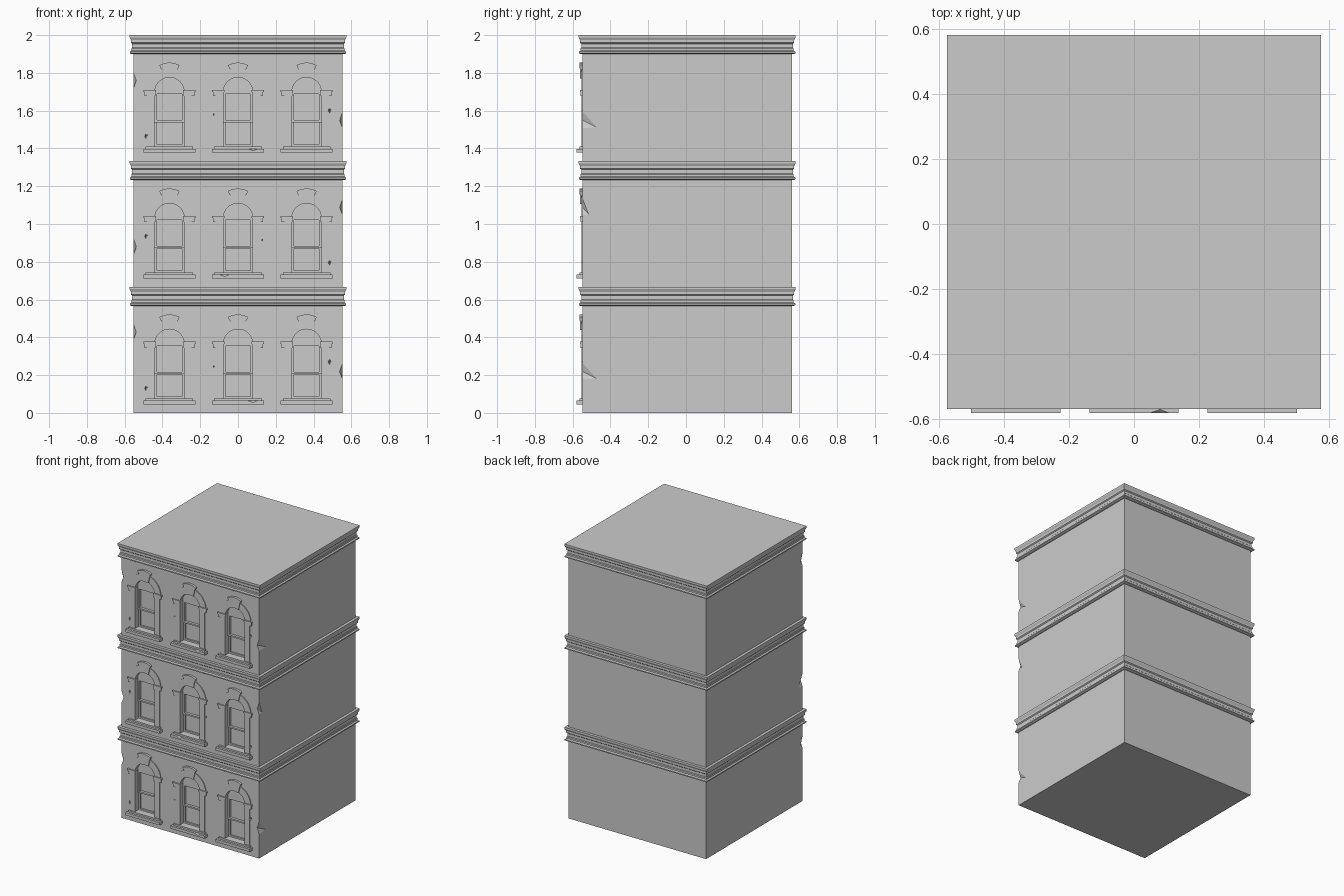
import bpy, bmesh, math

if "Cube" in bpy.data.objects:
    bpy.data.objects.remove(bpy.data.objects["Cube"])

FLOOR = 2 / 3            # storey height
HALF, CY = 0.554, 0.006  # wall half width, depth centre
WALL = CY - HALF         # front wall plane
SPRING = 0.365           # arch spring line above floor
COLS = (-0.363, 0.0, 0.363)


def finish(bm, name, helper=False):
    bmesh.ops.recalc_face_normals(bm, faces=bm.faces)
    me = bpy.data.meshes.new(name)
    bm.to_mesh(me)
    bm.free()
    ob = bpy.data.objects.new(name, me)
    bpy.context.collection.objects.link(ob)
    if helper:
        ob.hide_render = True
        ob.hide_viewport = True
        ob.display_type = 'WIRE'
    return ob


def prism(bm, pts, y0, y1):
    """Extrude an (x, z) outline from y0 to y1."""
    a = [bm.verts.new((x, y0, z)) for x, z in pts]
    b = [bm.verts.new((x, y1, z)) for x, z in pts]
    bm.faces.new(a)
    bm.faces.new(b[::-1])
    n = len(pts)
    for i in range(n):
        bm.faces.new((a[i], b[i], b[(i + 1) % n], a[(i + 1) % n]))


def rect(x0, x1, z0, z1):
    return [(x0, z0), (x1, z0), (x1, z1), (x0, z1)]


def arc(r, n=16, z=SPRING):
    return [(r * math.cos(math.pi * i / n), z + r * math.sin(math.pi * i / n))
            for i in range(n + 1)]


def per_window(name, pieces, helper=False):
    """Repeat (outline, y0, y1) pieces at all nine windows."""
    bm = bmesh.new()
    for f in range(3):
        for cx in COLS:
            for pts, y0, y1 in pieces:
                prism(bm, [(x + cx, z + f * FLOOR) for x, z in pts], y0, y1)
    return finish(bm, name, helper)


def hull(bm, pts):
    vs = [bm.verts.new(p) for p in pts]
    bmesh.ops.convex_hull(bm, input=vs)


def cut(ob, cutter):
    m = ob.modifiers.new("cut", 'BOOLEAN')
    m.operation = 'DIFFERENCE'
    m.solver = 'EXACT'
    m.object = cutter


# tower: square loft whose profile includes a cornice at each storey
cornice = [(0, 0), (.012, 0), (.019, .004), (.019, .012), (.010, .018),
           (.010, .030), (.006, .034), (.006, .054), (.013, .060),
           (.013, .074), (.020, .088), (.020, .100)]
profile = [(0, 0)]
for f in range(3):
    base = (f + 1) * FLOOR - 0.1
    profile += [(o, base + z) for o, z in cornice]
    if f < 2:
        profile.append((0, base + 0.1))
bm = bmesh.new()
rings = []
for o, z in profile:
    h = HALF + o
    rings.append([bm.verts.new((sx * h, CY + sy * h, z))
                  for sx, sy in ((-1, -1), (1, -1), (1, 1), (-1, 1))])
for a, b in zip(rings, rings[1:]):
    for i in range(4):
        j = (i + 1) % 4
        bm.faces.new((a[i], a[j], b[j], b[i]))
bm.faces.new(rings[0][::-1])
bm.faces.new(rings[-1])
tower = finish(bm, "tower_walls")

# arched window recesses
opening = [(-.078, .075), (.078, .075)] + arc(.078)
recess = per_window("recess_cutter", [(opening, WALL - .05, WALL + .045)], True)

# broken stone: corner chips and small wall chips
bm = bmesh.new()
for s, z, d in ((1, .18, .08), (1, 1.05, .035), (1, 1.51, .08),
                (-1, .39, .03), (-1, .84, .05), (-1, 1.72, .03)):
    x = s * (HALF + .001)
    y = WALL - .001
    hull(bm, [(x, y, z + .09), (x, y + d, z), (x, y, z - .005),
              (x - s * .017, y, z + .04), (s * .60, WALL - .05, z + .04)])
for x, z in ((-.488, .13), (.486, .27), (-.488, .935), (.486, .795),
             (-.488, 1.465), (.486, 1.60), (-.128, .245), (.128, .915),
             (-.128, 1.58)):
    k = 1 if abs(x) > .3 else .5
    hull(bm, [(x, WALL - .02, z + .035 * k), (x, WALL - .02, z - .035 * k),
              (x - .016 * k, WALL - .02, z), (x + .016 * k, WALL - .02, z + .01 * k),
              (x, WALL + .012, z)])
chips = finish(bm, "chip_cutter", True)
cut(tower, recess)
cut(tower, chips)

# flat stone surround around each arch
surround_pts = ([(.118, .075), (.118, SPRING)] + arc(.128) +
                [(-.118, SPRING), (-.118, .075), (-.078, .075)] +
                arc(.078)[::-1] + [(.078, .075)])
surround = per_window("window_surrounds", [(surround_pts, WALL - .006, WALL + .002)])
cut(surround, chips)

# sills with a thin upper step
sills = per_window("window_sills", [
    (rect(-.137, .137, .045, .065), CY - .586, WALL + .01),
    (rect(-.126, .126, .065, .077), WALL - .016, WALL + .045)])
bm = bmesh.new()
for x, z in ((.08, .055), (-.07, .722), (.08, 1.388)):
    y = CY - .59
    hull(bm, [(x - .045, y, z + .012), (x + .045, y, z + .014), (x, y, z - .004),
              (x, y + .018, z + .014)])
cut(sills, finish(bm, "sill_chip_cutter", True))

# impost blocks at the spring line
per_window("impost_blocks", [p for s in (-1, 1) for p in (
    (rect(*sorted((s * .075, s * .132)), .343, .366), WALL - .010, WALL + .02),
    (rect(*sorted((s * .072, s * .138)), .366, .377), WALL - .014, WALL + .02))])

# keystones: tapered block with a wider curved cap
per_window("keystones", [
    ([(-.032, .438), (0, .443), (.032, .438), (.044, .497), (-.044, .497)],
     WALL - .012, WALL + .02),
    ([(-.046, .490), (.046, .490), (.053, .508), (.028, .518), (0, .522),
      (-.028, .518), (-.053, .508)], WALL - .016, WALL + .01)])


# sash frames, upper sash standing in front of the lower
def sash(z0, z1, y, w=.011):
    x = .078
    outlines = (rect(-x, -x + w, z0, z1), rect(x - w, x, z0, z1),
                rect(-x + w, x - w, z0, z0 + w), rect(-x + w, x - w, z1 - w, z1))
    return [(p, y, WALL + .046) for p in outlines]


per_window("sash_frames", sash(.205, .365, WALL + .026) + sash(.077, .214, WALL + .034))

# solid half-round panel above the sash
per_window("arch_panels", [(arc(.078), WALL + .022, WALL + .046)])
